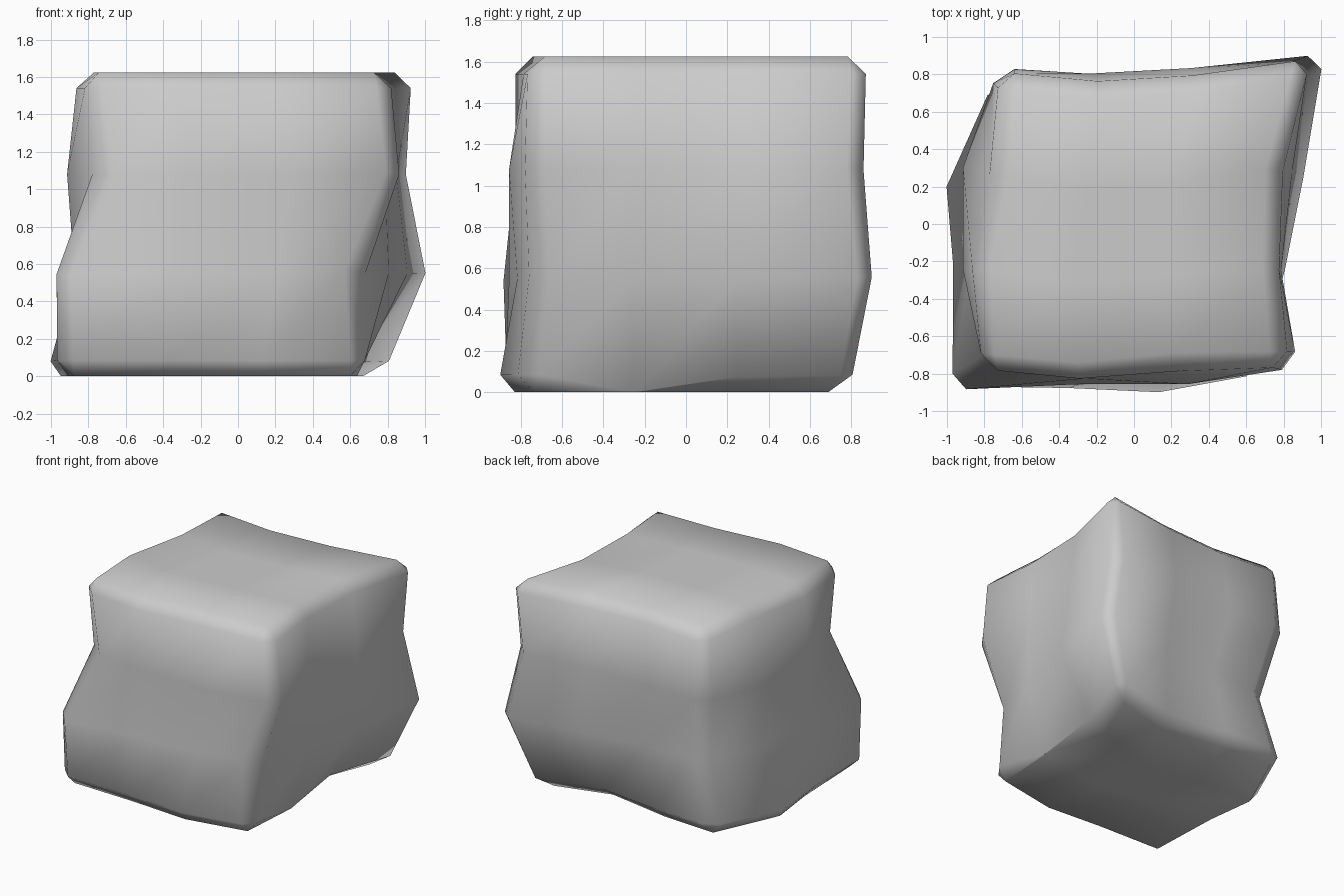
import bpy
import bmesh
from mathutils import Vector

default_cube = bpy.data.objects.get("Cube")
if default_cube:
    bpy.data.objects.remove(default_cube, do_unlink=True)

HEIGHT = 1.625
BEVEL = 0.085

# Stone outlines by height, anticlockwise from the front corner at -x;
# every third point is a corner
SECTIONS = [
    (0.1, [(-.97, -.87), (-.35, -.88), (.13, -.9), (.68, -.8), (.66, -.25), (.64, .25),
           (.84, .83), (.25, .68), (-.25, .74), (-.75, .76), (-1, .2), (-.97, -.22)]),
    (0.55, [(-.99, -.89), (-.3, -.86), (.2, -.82), (.65, -.75), (.8, -.25), (.9, .25),
            (1.01, .91), (.35, .8), (-.15, .73), (-.63, .71), (-.82, .25), (-.88, -.25)]),
    (1.08, [(-.76, -.77), (-.27, -.83), (.28, -.86), (.87, -.77), (.78, -.25), (.84, .28),
            (.9, .86), (.3, .83), (-.25, .8), (-.73, .83), (-.92, .3), (-.92, -.25)]),
    (1.54, [(-.82, -.78), (-.3, -.83), (.24, -.79), (.82, -.77), (.77, -.25), (.79, .28),
            (.94, .88), (.3, .79), (-.2, .76), (-.73, .81), (-.78, .26), (-.87, -.25)]),
]


def outline(z, near, far):
    """Outline at height z on the straight line through two sections."""
    t = (z - near[0]) / (far[0] - near[0])
    return [Vector((*Vector(a).lerp(Vector(b), t), z)) for a, b in zip(near[1], far[1])]


def make_cap(bm, ring, flip):
    """Close a ring of twelve vertices with a three by three patch."""
    grid = {}
    for n, v in enumerate(ring):
        side, step = divmod(n, 3)
        grid[[(step, 0), (3, step), (3 - step, 3), (0, 3 - step)][side]] = v
    for i in (1, 2):
        for j in (1, 2):
            u, w = i / 3, j / 3
            across = grid[0, j].co.lerp(grid[3, j].co, u)
            along = grid[i, 0].co.lerp(grid[i, 3].co, w)
            low = grid[0, 0].co.lerp(grid[3, 0].co, u)
            high = grid[0, 3].co.lerp(grid[3, 3].co, u)
            grid[i, j] = bm.verts.new(across + along - low.lerp(high, w))
    for i in range(3):
        for j in range(3):
            quad = [grid[i, j], grid[i + 1, j], grid[i + 1, j + 1], grid[i, j + 1]]
            bm.faces.new(quad[::-1] if flip else quad)


# Side walls
bm = bmesh.new()
levels = [outline(0, SECTIONS[0], SECTIONS[1]),
          outline(SECTIONS[1][0], SECTIONS[1], SECTIONS[2]),
          outline(SECTIONS[2][0], SECTIONS[2], SECTIONS[3]),
          outline(HEIGHT, SECTIONS[2], SECTIONS[3])]
rings = [[bm.verts.new(p) for p in level] for level in levels]
for lower, upper in zip(rings, rings[1:]):
    for n in range(12):
        m = (n + 1) % 12
        bm.faces.new((lower[n], lower[m], upper[m], upper[n]))

# Top and underside
make_cap(bm, rings[0], True)
make_cap(bm, rings[-1], False)

# Chamfer the rims and the four upright corners
rims = [(ring[n - 1], ring[n]) for ring in (rings[0], rings[-1]) for n in range(12)]
uprights = [(lower[n], upper[n]) for lower, upper in zip(rings, rings[1:])
            for n in range(0, 12, 3)]
edges = [bm.edges.get(pair) for pair in rims + uprights]
bmesh.ops.bevel(bm, geom=edges, offset=BEVEL, offset_type='OFFSET',
                segments=1, profile=0.5, affect='EDGES', clamp_overlap=True)
bmesh.ops.recalc_face_normals(bm, faces=bm.faces)

# Centre on the ground
low = Vector([min(v.co[a] for v in bm.verts) for a in range(3)])
high = Vector([max(v.co[a] for v in bm.verts) for a in range(3)])
middle = (low + high) / 2
middle.z = low.z
for v in bm.verts:
    v.co -= middle
for f in bm.faces:
    f.smooth = True

mesh = bpy.data.meshes.new("stone_block")
bm.to_mesh(mesh)
bm.free()
stone = bpy.data.objects.new("stone_block", mesh)
bpy.context.collection.objects.link(stone)

# Plain grey stone
grey = bpy.data.materials.new("stone_grey")
grey.use_nodes = True
color = (0.6, 0.6, 0.6, 1)
grey.diffuse_color = color
shader = next(n for n in grey.node_tree.nodes if n.type == 'BSDF_PRINCIPLED')
shader.inputs["Base Color"].default_value = color
mesh.materials.append(grey)
